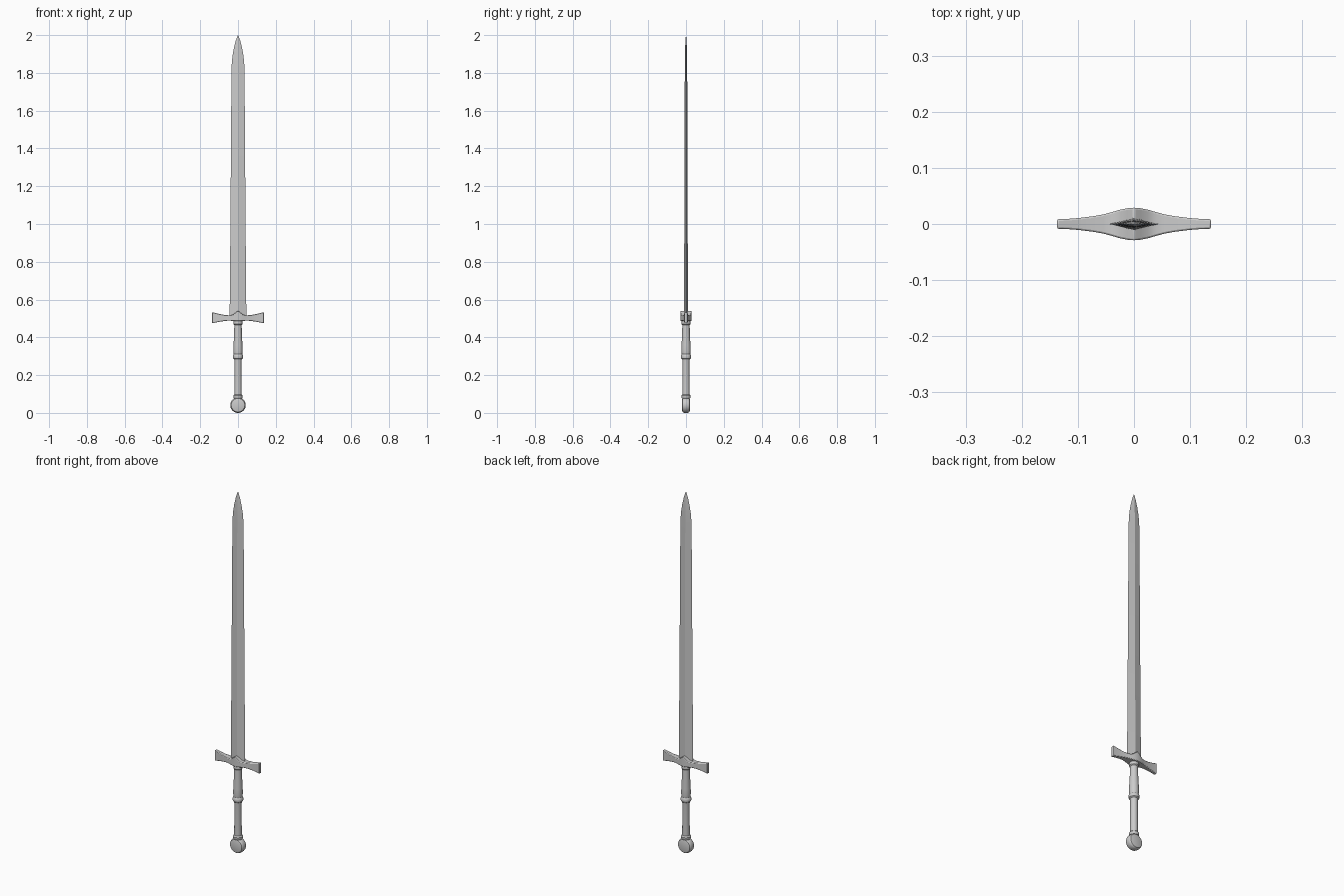
import bpy, bmesh, math

if "Cube" in bpy.data.objects:
    bpy.data.objects.remove(bpy.data.objects["Cube"])


def finish(name, bm, angle=35, bevel=0):
    bmesh.ops.recalc_face_normals(bm, faces=bm.faces)
    me = bpy.data.meshes.new(name)
    bm.to_mesh(me)
    bm.free()
    ob = bpy.data.objects.new(name, me)
    bpy.context.collection.objects.link(ob)
    if bevel:
        m = ob.modifiers.new("bevel", 'BEVEL')
        m.width, m.segments, m.limit_method = bevel, 2, 'ANGLE'
        m.angle_limit = math.radians(50)
    bpy.ops.object.select_all(action='DESELECT')
    ob.select_set(True)
    bpy.context.view_layer.objects.active = ob
    bpy.ops.object.shade_smooth_by_angle(angle=math.radians(angle))
    return ob


def loft(rings):
    bm = bmesh.new()
    loops = [[bm.verts.new(p) for p in r] for r in rings]
    n = len(loops[0])
    for a, b in zip(loops, loops[1:]):
        for i in range(n):
            j = (i + 1) % n
            bm.faces.new((a[i], a[j], b[j], b[i]))
    bm.faces.new(loops[0])
    bm.faces.new(loops[-1])
    return bm


def lathe(profile, axis='z', centre=0, n=32):
    rings = []
    for r, h in profile:
        ring = []
        for k in range(n):
            a = 2 * math.pi * k / n
            u, v = r * math.cos(a), r * math.sin(a)
            ring.append((u, v, h) if axis == 'z' else (u, h, centre + v))
        rings.append(ring)
    return loft(rings)


# Blade: tapering diamond section with an ogival point (z, half width, half thickness)
blade = [(0.49, .0445, .011), (0.75, .042, .0098), (1.3, .038, .0078), (1.8, .0345, .0065),
         (1.85, .033, .0063), (1.89, .029, .0058), (1.93, .022, .0048),
         (1.97, .012, .003), (1.998, .001, .0004)]
bm = loft([[(w, 0, z), (0, t, z), (-w, 0, z), (0, -t, z)] for z, w, t in blade])
bm.verts.ensure_lookup_table()
for v in bm.verts[-4:]:
    v.co.z = 2.0
finish("blade", bm, 10)

# Crossguard: flared arms and a pointed centre (x, half depth, bottom, top)
half = [(0, .029, .486, .541), (.012, .028, .486, .532), (.025, .0255, .487, .521),
        (.04, .021, .488, .516), (.055, .017, .488, .517), (.075, .0135, .486, .519),
        (.1, .0105, .482, .524), (.12, .009, .478, .529), (.137, .0085, .474, .533)]
guard = [(-x, d, b, t) for x, d, b, t in reversed(half[1:])] + half
finish("crossguard", loft([[(x, -d, b), (x, d, b), (x, d, t), (x, -d, t)]
                           for x, d, b, t in guard]), 40, .003)

# Grip: waisted handle with a middle ring and end collars
finish("grip", lathe([(.022, .077), (.025, .082), (.025, .092), (.019, .098), (.0185, .27),
                      (.020, .284), (.026, .289), (.0275, .297), (.026, .305), (.0225, .311),
                      (.0245, .33), (.0235, .36), (.0205, .42), (.0195, .465),
                      (.0235, .470), (.0235, .482), (.021, .495)]))

# Pommel: thick disc facing front and back
rim = [(.030, .0205), (.036, .0185), (.0395, .013), (.041, .006)]
finish("pommel", lathe([(r, -y) for r, y in rim] + [(r, y) for r, y in reversed(rim)],
                       'y', .041))
